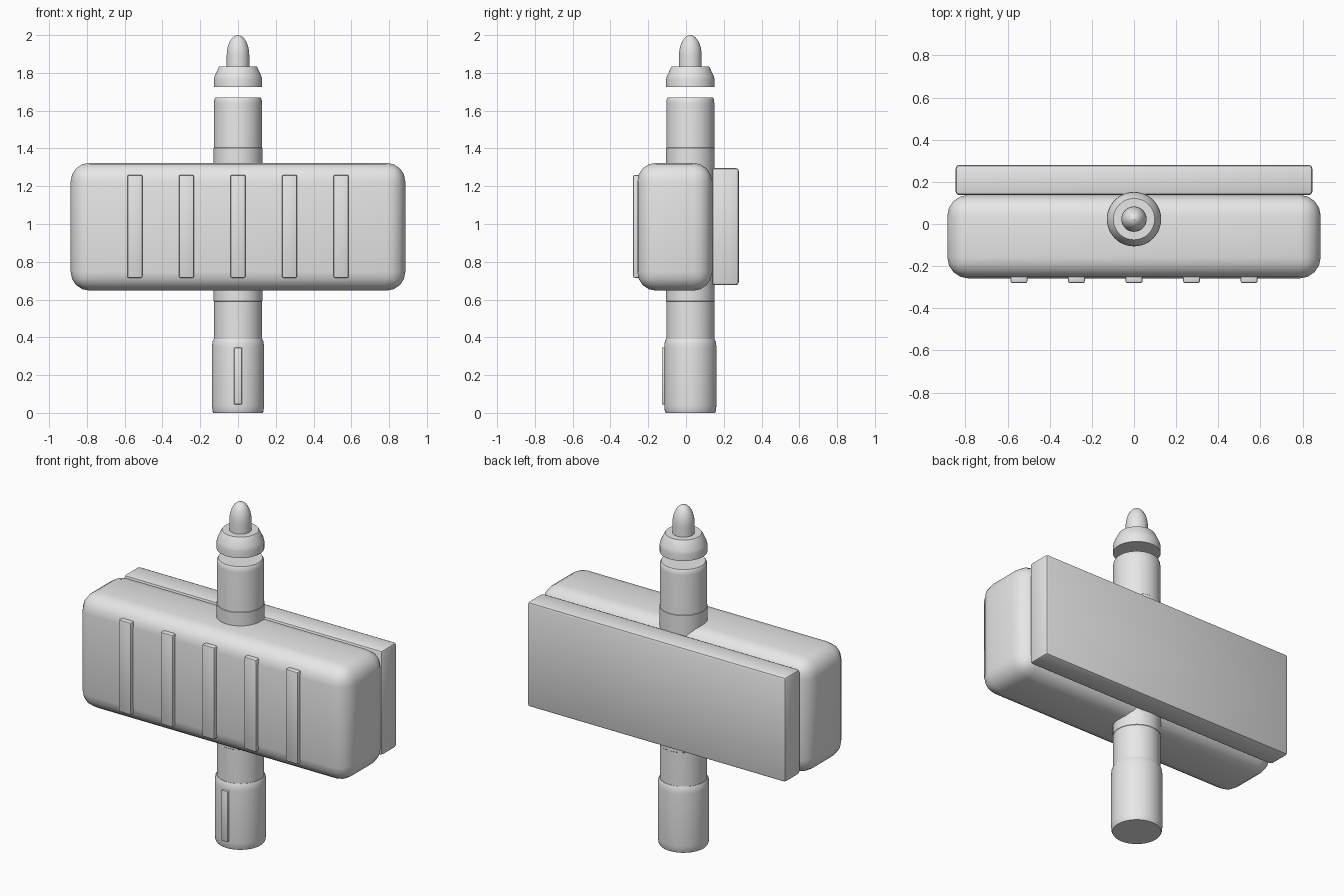
import bpy, bmesh, math

if "Cube" in bpy.data.objects:
    bpy.data.objects.remove(bpy.data.objects["Cube"])

mat = bpy.data.materials.new("light grey")
mat.diffuse_color = (0.8, 0.8, 0.8, 1)
mat.use_nodes = True
mat.node_tree.nodes["Principled BSDF"].inputs["Base Color"].default_value = mat.diffuse_color
PEN_Y = 0.023


def finish(bm, name, angle=35):
    bmesh.ops.recalc_face_normals(bm, faces=bm.faces)
    me = bpy.data.meshes.new(name)
    bm.to_mesh(me)
    bm.free()
    me.materials.append(mat)
    ob = bpy.data.objects.new(name, me)
    bpy.context.collection.objects.link(ob)
    bpy.ops.object.select_all(action='DESELECT')
    ob.select_set(True)
    bpy.context.view_layer.objects.active = ob
    bpy.ops.object.shade_smooth_by_angle(angle=math.radians(angle))
    return ob


def box(name, x, y, z, bevel, segments=2):
    """Rounded box from (min, max) pairs."""
    bm = bmesh.new()
    bmesh.ops.create_cube(bm, size=1)
    for v in bm.verts:
        v.co = [a[0] if c < 0 else a[1] for c, a in zip(v.co, (x, y, z))]
    bmesh.ops.bevel(bm, geom=bm.edges[:], offset=bevel, segments=segments,
                    profile=0.5, affect='EDGES')
    return finish(bm, name)


def lathe(name, profile, n=48):
    """Closed solid of revolution about the pen axis from (radius, z) points."""
    bm = bmesh.new()
    rings = []
    for r, z in profile:
        rings.append([bm.verts.new((r * math.cos(2 * math.pi * i / n),
                                    PEN_Y + r * math.sin(2 * math.pi * i / n), z))
                      for i in range(n)])
    for a, b in zip(rings, rings[1:]):
        for i in range(n):
            j = (i + 1) % n
            bm.faces.new((a[i], a[j], b[j], b[i]))
    bm.faces.new(rings[0])
    bm.faces.new(rings[-1])
    return finish(bm, name)


# pen
lathe("pen_barrel", [(0.127, 0.3), (0.127, 1.64), (0.125, 1.66), (0.119, 1.67)])
lathe("barrel_sleeve", [(0.125, 0.588), (0.129, 0.592), (0.129, 1.402), (0.125, 1.406)])
lathe("pen_cap", [(0.131, 0), (0.135, 0.008), (0.138, 0.04), (0.138, 0.35),
                  (0.135, 0.378), (0.129, 0.39)])
lathe("tip_collar", [(0.128, 1.725), (0.128, 1.765), (0.125, 1.78), (0.102, 1.83), (0.098, 1.835)])
dome = [(0.06 * math.cos(t), 1.89 + 0.11 * math.sin(t))
        for t in (math.radians(a) for a in range(0, 90, 11))]
lathe("nib", [(0.06, 1.78)] + dome + [(0.002, 2.0)], 32)

# clip ridge on the cap
box("cap_ridge", (-0.021, 0.021), (-0.128, -0.08), (0.045, 0.345), 0.005)

# eraser holder and felt pad
box("eraser_body", (-0.886, 0.886), (-0.258, 0.138), (0.647, 1.324), 0.1, 4)
box("eraser_pad", (-0.846, 0.846), (0.137, 0.28), (0.676, 1.296), 0.016)

# grip ribs along the front
for i in range(5):
    cx = (i - 2) * 0.273
    box(f"grip_rib_{i + 1}", (cx - 0.04, cx + 0.04), (-0.28, -0.235), (0.715, 1.26), 0.008)
